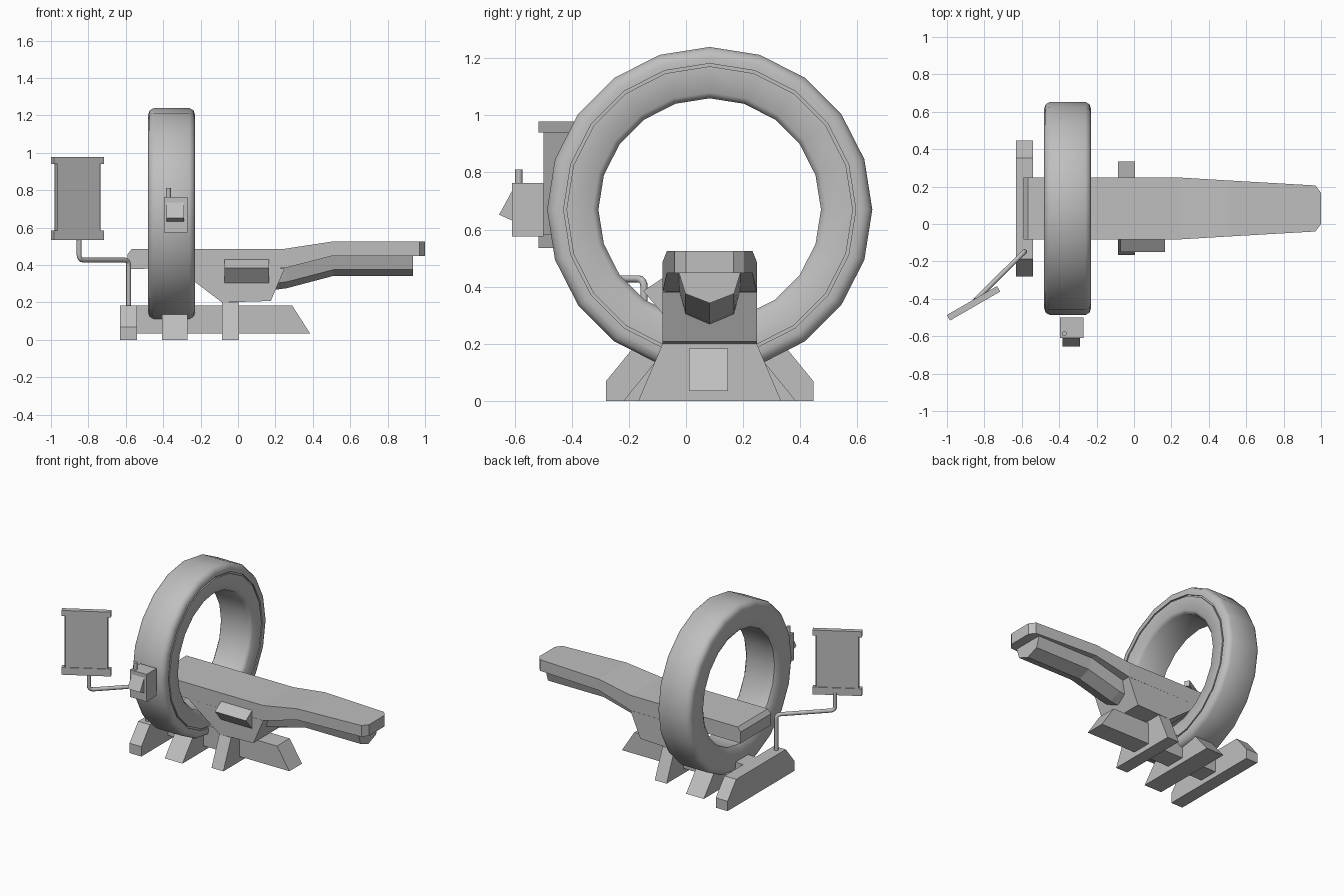
import bpy, bmesh, math
from mathutils import Matrix, Vector

cube = bpy.data.objects.get("Cube")
if cube:
    bpy.data.objects.remove(cube, do_unlink=True)

GREY = (0.52, 0.52, 0.52, 1)
mat = bpy.data.materials.new("plain grey")
mat.use_nodes = True
mat.diffuse_color = GREY
mat.node_tree.nodes["Principled BSDF"].inputs["Base Color"].default_value = GREY

MID = 0.083  # centre line of the table and ring in y


def finish(name, bm, smooth=None):
    bmesh.ops.recalc_face_normals(bm, faces=bm.faces)
    mesh = bpy.data.meshes.new(name)
    bm.to_mesh(mesh)
    bm.free()
    mesh.materials.append(mat)
    ob = bpy.data.objects.new(name, mesh)
    bpy.context.collection.objects.link(ob)
    if smooth:
        bpy.ops.object.select_all(action='DESELECT')
        ob.select_set(True)
        bpy.context.view_layer.objects.active = ob
        bpy.ops.object.shade_smooth_by_angle(angle=math.radians(smooth))
    return ob


def loft(name, sections, closed=False, smooth=None):
    """Skin a row of matching point loops, capped unless closed."""
    bm = bmesh.new()
    loops = [[bm.verts.new(p) for p in s] for s in sections]
    pairs = list(zip(loops, loops[1:]))
    if closed:
        pairs.append((loops[-1], loops[0]))
    else:
        bm.faces.new(loops[0])
        bm.faces.new(loops[-1])
    for a, b in pairs:
        for i in range(len(a)):
            j = (i + 1) % len(a)
            bm.faces.new((a[i], a[j], b[j], b[i]))
    return finish(name, bm, smooth)


def prism_x(name, yz, x0, x1):
    return loft(name, [[(x, y, z) for y, z in yz] for x in (x0, x1)])


def prism_y(name, xz, y0, y1):
    return loft(name, [[(x, y, z) for x, z in xz] for y in (y0, y1)])


def box(name, centre, size, turn=0, bevel=0):
    bm = bmesh.new()
    bmesh.ops.create_cube(bm, size=1, matrix=Matrix.Diagonal((*size, 1)))
    if bevel:
        bmesh.ops.bevel(bm, geom=bm.edges[:], offset=bevel, segments=1, affect='EDGES')
    bm.transform(Matrix.Translation(centre) @ Matrix.Rotation(turn, 4, 'Z'))
    return finish(name, bm)


# Scanner ring: (x, radius) profile turned about x, groove on the table side
ring_profile = [(-.48, .42), (-.48, .535), (-.472, .557), (-.45, .57),
                (-.26, .57), (-.238, .557), (-.23, .535), (-.23, .512),
                (-.24, .512), (-.24, .502), (-.23, .502), (-.23, .41),
                (-.25, .39), (-.46, .39)]
SIDES = 20
sections = []
for i in range(SIDES):
    a = math.tau * i / SIDES
    sections.append([(x, MID + r * math.sin(a), .67 + r * math.cos(a))
                     for x, r in ring_profile])
loft("scanner_ring", sections, closed=True, smooth=50)

# Base: long beam and three cross feet
prism_y("base_beam", [(-.56, .035), (.385, .035), (.29, .183), (-.56, .183)], .01, .148)


def foot(name, x0, x1, outline):
    right = [(MID + w, z) for w, z in outline]
    left = [(MID - w, z) for w, z in reversed(outline)]
    prism_x(name, right + left, x0, x1)


foot("rear_foot", -.63, -.54, [(.364, 0), (.364, .068), (.27, .183)])
foot("middle_foot", -.405, -.27, [(.302, 0), (.19, .137)])
foot("front_foot", -.085, .005, [(.25, 0), (.165, .2)])

# Table top: (x, half width, underside, top)
stations = [(-.59, .165, .38, .458), (-.567, .165, .38, .487), (.25, .165, .383, .487),
            (.5, .15, .448, .525), (.97, .123, .448, .525), (1, .083, .448, .525)]
loft("table_top", [[(x, MID - w, lo), (x, MID + w, lo), (x, MID + w, hi), (x, MID - w, hi)]
                   for x, w, lo, hi in stations])

# Pedestal under the table
prism_y("table_pedestal", [(-.325, .381), (-.085, .2), (.175, .208), (.25, .382)],
        MID - .165, MID + .165)

# V shaped keel below the overhang: (x, top, shoulder, bottom)
loft("table_keel", [[(x, MID + w, z) for w, z in
                     ((-.11, top), (-.085, mid), (0, low), (.085, mid), (.11, top))]
                    for x, top, mid, low in ((.15, .39, .297, .262), (.26, .4, .31, .276),
                                             (.51, .455, .375, .342), (.935, .455, .375, .342))])

# Wedge shaped control box on the side of the table
prism_x("side_control_box", [(-.07, .43), (-.082, .43), (-.15, .385), (-.082, .305), (-.07, .305)],
        -.072, .165)

# Control unit on the front of the ring
box("ring_control_box", (-.333, -.555, .669), (.125, .11, .188))
prism_x("ring_control_wedge", [(-.6, .735), (-.61, .735), (-.655, .652), (-.61, .632), (-.6, .632)],
        -.383, -.288)
bm = bmesh.new()
bmesh.ops.create_cone(bm, cap_ends=True, segments=12, radius1=.013, radius2=.013, depth=.06,
                      matrix=Matrix.Translation((-.372, -.586, .781)))
finish("ring_control_knob", bm, 40)

# Bent tube arm carrying the monitor, with rounded corners
path = [Vector(p) for p in ((-.585, -.147, .17), (-.585, -.147, .427),
                            (-.85, -.41, .427), (-.85, -.41, .55))]
points = [path[0]]
for before, corner, after in zip(path, path[1:], path[2:]):
    p = corner + (before - corner).normalized() * .03
    q = corner + (after - corner).normalized() * .03
    points += [p.lerp(corner, t).lerp(corner.lerp(q, t), t) for t in (0, .25, .5, .75, 1)]
points.append(path[-1])
tube = []
for i, p in enumerate(points):
    tangent = (points[min(i + 1, len(points) - 1)] - points[max(i - 1, 0)]).normalized()
    side = Vector((1, -1, 0)).normalized()
    up = side.cross(tangent)
    tube.append([p + .013 * (side * math.cos(k * math.tau / 10) + up * math.sin(k * math.tau / 10))
                 for k in range(10)])
loft("monitor_arm", tube, smooth=40)

# Monitor: panel held between two rails
TURN = math.radians(30)
box("monitor_panel", (-.858, -.424, .757), (.275, .024, .4), TURN, .006)
box("monitor_top_rail", (-.858, -.424, .959), (.31, .034, .038), TURN)
box("monitor_bottom_rail", (-.858, -.424, .56), (.31, .034, .05), TURN)
